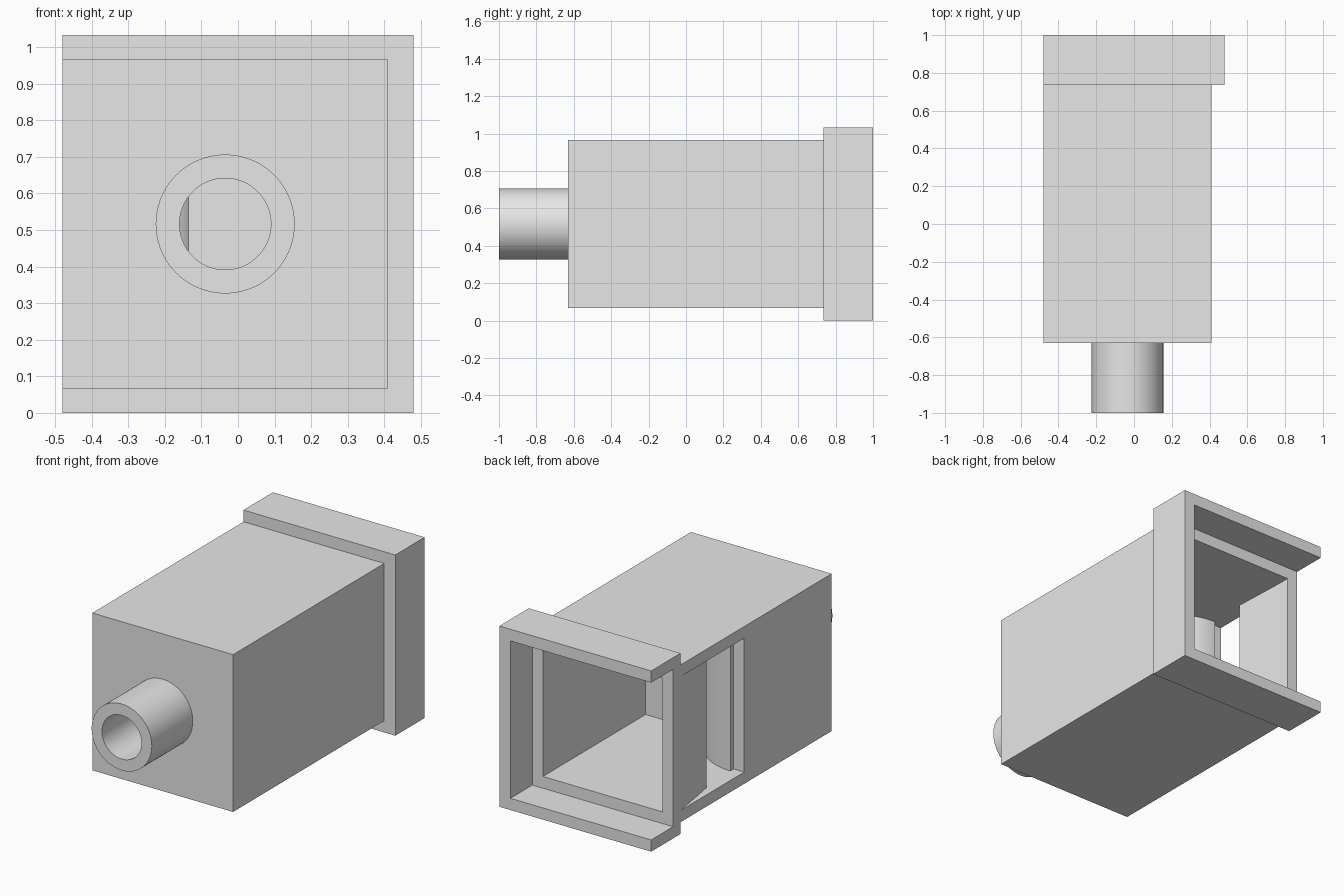
import bpy, bmesh, math
from mathutils import Matrix, Vector

old = bpy.data.objects.get("Cube")
if old:
    bpy.data.objects.remove(old, do_unlink=True)

GREY = (0.8, 0.8, 0.8, 1)
mat = bpy.data.materials.new("light grey")
mat.use_nodes = True
mat.diffuse_color = GREY
mat.node_tree.nodes["Principled BSDF"].inputs["Base Color"].default_value = GREY

# Main dimensions
LEFT, RIGHT = -0.48, 0.41        # body side planes
WALL = 0.067
IN_L, IN_R = LEFT + WALL, RIGHT - WALL
HEIGHT = 1.033
Z0, Z1 = WALL, HEIGHT - WALL     # body bottom and top
IN_Z0, IN_Z1 = Z0 + WALL, Z1 - WALL
FRONT, STEP, BACK = -0.63, 0.735, 1.0
DIVIDER = -0.125                 # rear face of the inner partition
PIPE_X, PIPE_Z = -0.035, HEIGHT / 2


def finish(name, bm):
    bmesh.ops.recalc_face_normals(bm, faces=bm.faces)
    mesh = bpy.data.meshes.new(name)
    bm.to_mesh(mesh)
    bm.free()
    mesh.materials.append(mat)
    obj = bpy.data.objects.new(name, mesh)
    bpy.context.collection.objects.link(obj)
    return obj


def box(name, x, y, z):
    bm = bmesh.new()
    lo, hi = Vector((x[0], y[0], z[0])), Vector((x[1], y[1], z[1]))
    m = Matrix.Translation((lo + hi) / 2) @ Matrix.Diagonal((*(hi - lo), 1))
    bmesh.ops.create_cube(bm, size=1, matrix=m)
    return finish(name, bm)


def rod(name, radius, y):
    bm = bmesh.new()
    m = Matrix.Translation((PIPE_X, sum(y) / 2, PIPE_Z)) @ Matrix.Rotation(math.pi / 2, 4, 'X')
    bmesh.ops.create_cone(bm, cap_ends=True, segments=96, radius1=radius,
                          radius2=radius, depth=y[1] - y[0], matrix=m)
    return finish(name, bm)


def upright(name, outline):
    """Extrude a floor outline from the inner floor to the inner ceiling."""
    bm = bmesh.new()
    face = bm.faces.new([bm.verts.new((x, y, IN_Z0)) for x, y in outline])
    ext = bmesh.ops.extrude_face_region(bm, geom=[face])
    verts = [v for v in ext["geom"] if isinstance(v, bmesh.types.BMVert)]
    bmesh.ops.translate(bm, verts=verts, vec=(0, 0, IN_Z1 - IN_Z0))
    return finish(name, bm)


def select(obj):
    bpy.ops.object.select_all(action='DESELECT')
    obj.select_set(True)
    bpy.context.view_layer.objects.active = obj


def cut(obj, cutters):
    select(obj)
    for c in cutters:
        mod = obj.modifiers.new("cut", 'BOOLEAN')
        mod.operation = 'DIFFERENCE'
        mod.solver = 'EXACT'
        mod.object = c
        bpy.ops.object.modifier_apply(modifier=mod.name)
        bpy.data.objects.remove(c, do_unlink=True)


def smooth(obj):
    select(obj)
    bpy.ops.object.shade_smooth_by_angle(angle=math.radians(30))


inner_z = (IN_Z0, IN_Z1)

# Hollow body with two rooms, a side window and a hole for the pipe
body = box("body", (LEFT, RIGHT), (FRONT, STEP), (Z0, Z1))
cut(body, [
    box("rear_room", (IN_L, IN_R), (DIVIDER, STEP + 0.1), inner_z),
    box("front_room", (IN_L, IN_R), (FRONT + WALL, DIVIDER - WALL), inner_z),
    box("passage", (IN_L, -0.135), (DIVIDER - 0.1, DIVIDER + 0.05), inner_z),
    box("window", (LEFT - 0.1, IN_L + 0.03), (0.16, STEP + 0.1), inner_z),
    rod("bore", 0.125, (FRONT - 0.1, FRONT + 0.1)),
])
smooth(body)

# Wider rear collar, open on one side, with an inner frame
collar = box("collar", (LEFT, -LEFT), (STEP, BACK), (0, HEIGHT))
cut(collar, [
    box("recess", (LEFT - 0.1, RIGHT), (STEP + WALL, BACK + 0.1), (Z0, Z1)),
    box("opening", (IN_L, IN_R), (STEP - 0.1, BACK + 0.1), inner_z),
    box("side_step", (LEFT - 0.1, LEFT), (STEP, BACK), (Z0, Z1)),
])

# Front pipe
pipe = rod("front_pipe", 0.19, (-BACK, FRONT))
cut(pipe, [rod("pipe_bore", 0.125, (-BACK - 0.1, FRONT + 0.1))])
smooth(pipe)

# Curved guide between the partition and the window edge
STEPS = 24
angles = [math.pi / 2 * i / STEPS for i in range(STEPS + 1)]


def arc(radius):
    return [(IN_L + radius * math.cos(a), DIVIDER + radius * math.sin(a)) for a in angles]


guide = upright("curved_guide", arc(0.315) + arc(0.28)[::-1])
smooth(guide)

# Slightly inward-leaning panel closing the rear part of the window
upright("side_panel", [(LEFT, STEP), (IN_L, STEP), (-0.4, 0.41), (-0.43, 0.43)])
